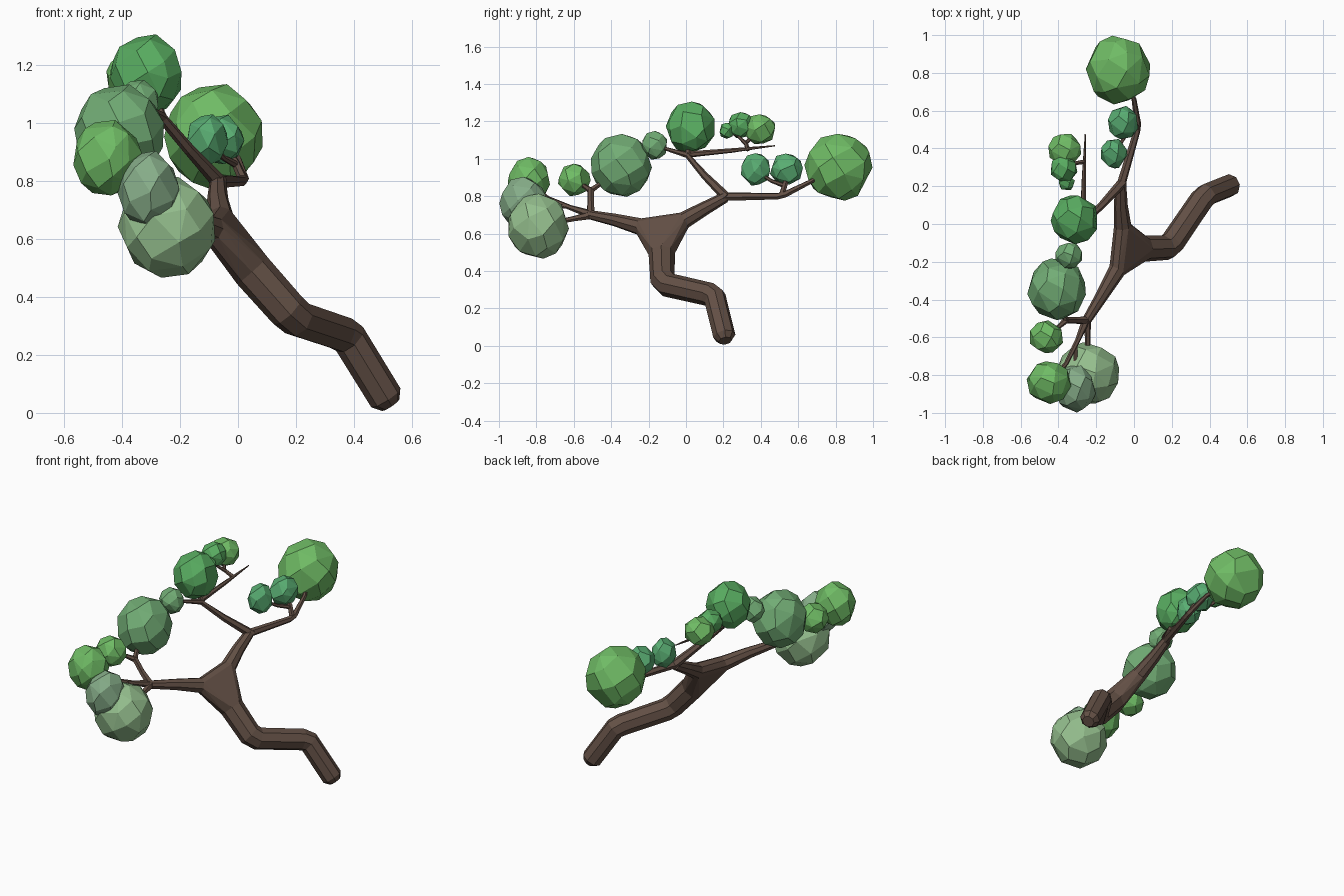
import bpy, bmesh, math, random
from mathutils import Vector

if "Cube" in bpy.data.objects:
    bpy.data.objects.remove(bpy.data.objects["Cube"])

random.seed(4)


def material(name, rgb):
    m = bpy.data.materials.new(name)
    m.diffuse_color = (*rgb, 1)
    m.use_nodes = True
    m.node_tree.nodes["Principled BSDF"].inputs["Base Color"].default_value = m.diffuse_color
    return m


BARK = material("bark", (0.125, 0.08, 0.06))
BRIGHT = material("bright_leaf", (0.16, 0.5, 0.13))
DEEP = material("deep_leaf", (0.1, 0.42, 0.12))
TEAL = material("teal_leaf", (0.1, 0.42, 0.17))
SAGE = material("sage_leaf", (0.17, 0.42, 0.18))
PALE = material("pale_leaf", (0.3, 0.52, 0.27))
GREY = material("grey_leaf", (0.24, 0.42, 0.25))


def finish(bm, name, mat):
    bmesh.ops.recalc_face_normals(bm, faces=bm.faces)
    me = bpy.data.meshes.new(name)
    bm.to_mesh(me)
    bm.free()
    me.materials.append(mat)
    ob = bpy.data.objects.new(name, me)
    bpy.context.collection.objects.link(ob)
    return ob


def rings(path, sides):
    """Rings of points swept along a path of (x, y, z, radius)."""
    pts = [Vector(p[:3]) for p in path]
    out, u = [], None
    for i, p in enumerate(path):
        d = Vector()
        if i:
            d += (pts[i] - pts[i - 1]).normalized()
        if i < len(pts) - 1:
            d += (pts[i + 1] - pts[i]).normalized()
        d.normalize()
        u = u or Vector((0.9, -0.3, 0.3))
        u = (u - d * u.dot(d)).normalized()
        v = d.cross(u)
        out.append([pts[i] + p[3] * (math.cos(a) * u + math.sin(a) * v)
                    for a in (2 * math.pi * (k + 0.5) / sides for k in range(sides))])
    return out


def limb(name, path, sides=8):
    bm = bmesh.new()
    rs = [[bm.verts.new(c) for c in r] for r in rings(path, sides)]
    for a, b in zip(rs, rs[1:]):
        for k in range(sides):
            j = (k + 1) % sides
            bm.faces.new((a[k], a[j], b[j], b[k]))
    bm.faces.new(rs[0])
    bm.faces.new(rs[-1])
    return finish(bm, name, BARK)


def hull(name, pts, mat, flat=0.0):
    bm = bmesh.new()
    for p in pts:
        bm.verts.new(p)
    res = bmesh.ops.convex_hull(bm, input=bm.verts)
    junk = [g for g in res["geom_interior"] if isinstance(g, bmesh.types.BMVert)]
    bmesh.ops.delete(bm, geom=junk, context='VERTS')
    if flat:
        bmesh.ops.dissolve_limit(bm, angle_limit=flat, verts=bm.verts, edges=bm.edges)
    return finish(bm, name, mat)


def clump(name, centre, half, mat, n=32):
    """Faceted leaf ball fitted to an exact bounding box."""
    pts = []
    for i in range(n):
        z = 1 - 2 * (i + 0.5) / n
        a = i * 2.39996 + random.uniform(-0.2, 0.2)
        r = math.sqrt(1 - z * z)
        v = Vector((r * math.cos(a), r * math.sin(a), z + random.uniform(-0.1, 0.1)))
        pts.append(v.normalized())
    lo = [min(p[k] for p in pts) for k in range(3)]
    hi = [max(p[k] for p in pts) for k in range(3)]
    pts = [Vector([centre[k] + half[k] * (2 * (p[k] - lo[k]) / (hi[k] - lo[k]) - 1)
                   for k in range(3)]) for p in pts]
    return hull(name, pts, mat, math.radians(12))


# trunk and the two main limbs
trunk = [(.527, .21, .027, .036), (.51, .205, .052, .06), (.385, .155, .255, .062),
         (.355, .125, .275, .064), (.205, -.095, .325, .066), (.17, -.125, .355, .068),
         (.05, -.13, .49, .07)]
left = [(-.09, -.245, .637, .046), (-.17, -.38, .673, .034), (-.25, -.51, .70, .025)]
right = [(-.06, -.01, .672, .046), (-.07, .1, .735, .037), (-.07, .21, .795, .029)]
limb("trunk", trunk)
limb("left_limb", left)
limb("right_limb", right)
# webbed fork where trunk and limbs meet
hull("fork", rings(trunk, 8)[-1] + rings(left, 8)[0] + rings(right, 8)[0], BARK, 0.03)

# branches and twigs
limb("lower_right_branch", [(-.07, .18, .78, .028), (-.065, .22, .798, .024), (.015, .49, .80, .018),
                            (.02, .53, .81, .018), (.0, .66, .875, .013), (-.06, .78, .94, .01)], 6)
limb("right_twig", [(.02, .51, .8, .017), (-.01, .53, .865, .015), (-.055, .54, .93, .009)], 6)
limb("right_side_twig", [(-.005, .53, .855, .013), (-.05, .46, .88, .01), (-.1, .38, .93, .008)], 6)
limb("upper_branch", [(-.06, .22, .79, .027), (-.17, .1, .91, .02), (-.26, .01, 1.015, .018),
                      (-.27, .03, 1.025, .017), (-.265, .25, 1.045, .012), (-.258, .475, 1.07, .003)], 6)
limb("upper_leaf_twig", [(-.26, .01, 1.015, .018), (-.31, .02, 1.13, .012)], 6)
limb("upper_left_twig", [(-.26, .01, 1.02, .017), (-.3, -.08, 1.045, .011), (-.345, -.16, 1.07, .008)], 6)
limb("tip_twig", [(-.262, .33, 1.05, .013), (-.32, .32, 1.085, .012), (-.365, .38, 1.14, .007)], 6)
limb("tip_side_twig", [(-.31, .32, 1.08, .011), (-.345, .28, 1.12, .008), (-.355, .22, 1.15, .006)], 6)
limb("left_upright", [(-.25, -.51, .70, .024), (-.31, -.51, .765, .018), (-.36, -.51, .835, .018)], 6)
limb("left_upright_twig", [(-.36, -.51, .83, .017), (-.38, -.46, .865, .013), (-.41, -.37, .94, .01)], 6)
limb("left_small_twig", [(-.36, -.51, .83, .017), (-.4, -.545, .855, .012), (-.46, -.59, .88, .009)], 6)
limb("left_outer_twig", [(-.25, -.5, .70, .023), (-.3, -.62, .74, .014), (-.36, -.74, .79, .012),
                         (-.44, -.83, .87, .009)], 6)
limb("left_mid_twig", [(-.31, -.64, .745, .012), (-.31, -.85, .77, .009)], 6)
limb("left_low_twig", [(-.25, -.5, .70, .023), (-.245, -.6, .68, .015), (-.245, -.75, .65, .011)], 6)

# leaf clumps
clump("leaf_right_large", (-.085, .815, .955), (.17, .182, .179), BRIGHT, 36)
clump("leaf_right_small", (-.105, .372, .943), (.07, .078, .087), TEAL, 24)
clump("leaf_right_medium", (-.058, .537, .943), (.08, .088, .085), TEAL, 24)
clump("leaf_top", (-.318, .022, 1.168), (.123, .13, .138), DEEP)
clump("leaf_tip_outer", (-.367, .395, 1.158), (.087, .082, .08), BRIGHT, 24)
clump("leaf_tip_middle", (-.37, .295, 1.18), (.07, .07, .07), DEEP, 24)
clump("leaf_tip_tiny", (-.355, .22, 1.15), (.042, .04, .043), DEEP, 18)
clump("leaf_top_side", (-.345, -.168, 1.072), (.07, .067, .077), SAGE, 24)
clump("leaf_left_upper", (-.41, -.345, .965), (.155, .163, .168), SAGE, 36)
clump("leaf_left_small", (-.463, -.597, .887), (.087, .087, .087), BRIGHT, 24)
clump("leaf_left_outer", (-.45, -.84, .88), (.118, .113, .13), BRIGHT)
clump("leaf_left_end", (-.31, -.872, .767), (.107, .126, .137), GREY)
clump("leaf_left_low", (-.247, -.788, .64), (.168, .162, .174), PALE, 36)
